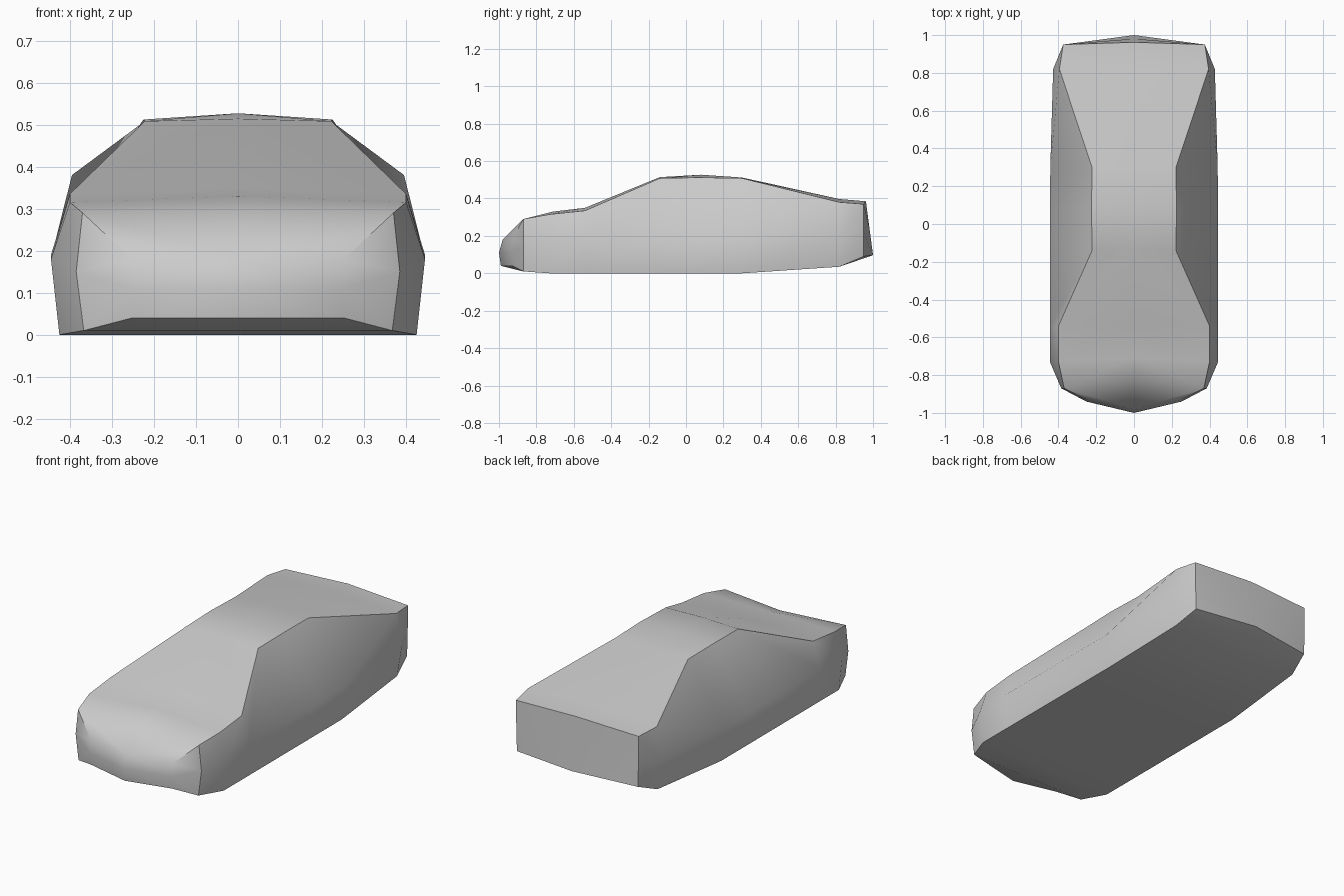
import bpy
import bmesh
from math import radians
from mathutils import Matrix

if "Cube" in bpy.data.objects:
    bpy.data.objects.remove(bpy.data.objects["Cube"], do_unlink=True)

# Single body colour
paint = bpy.data.materials.new("body_grey")
paint.use_nodes = True
grey = (0.6, 0.6, 0.6, 1)
paint.diffuse_color = grey
paint.node_tree.nodes["Principled BSDF"].inputs["Base Color"].default_value = grey

# Stations along the length, with the half widths and heights of each rail
FRONT = -0.87
stations = [FRONT, -0.73, -0.54, -0.14, 0.08, 0.3, 0.82, 0.95]
sill_width = [0.367, 0.425, 0.425, 0.425, 0.425, 0.425, 0.4, 0.37]
sill_height = [0.01, 0, 0, 0, 0, 0, 0.035, 0.09]
belt_width = [0.385, 0.445, 0.445, 0.445, 0.445, 0.443, 0.428, 0.374]
belt_height = [0.15, 0.18, 0.19, 0.19, 0.19, 0.19, 0.2, 0.22]
shoulder_width = [0.37, 0.4, 0.4, 0.222, 0.225, 0.222, 0.395, 0.375]
shoulder_height = [0.29, 0.315, 0.335, 0.508, 0.512, 0.508, 0.38, 0.37]
spine_height = [0.292, 0.33, 0.35, 0.514, 0.527, 0.512, 0.397, 0.385]

bm = bmesh.new()


def make_rail(widths, heights, depths=stations):
    """Create a row of vertices running from front to back."""
    return [bm.verts.new(co) for co in zip(widths, depths, heights)]


def make_strip(first, second):
    """Bridge two equally long rows of vertices with quads."""
    for i in range(len(first) - 1):
        bm.faces.new((first[i], first[i + 1], second[i + 1], second[i]))


centre = [0] * len(stations)
keel = make_rail(centre, sill_height[:-1] + [0.097], stations[:-1] + [1.0])
sill = make_rail(sill_width, sill_height)
belt = make_rail(belt_width, belt_height)
shoulder = make_rail(shoulder_width, shoulder_height)
spine = make_rail(centre, spine_height, [-0.82, -0.71] + stations[2:-1] + [0.962])

# Floor, lower side, upper side and top
rails = [keel, sill, belt, shoulder, spine]
for lower, upper in zip(rails, rails[1:]):
    make_strip(lower, upper)

# Tail panel
tail_middle = bm.verts.new((0, 0.981, 0.24))
tail_centre = [keel[-1], tail_middle, spine[-1]]
make_strip(tail_centre, [sill[-1], belt[-1], shoulder[-1]])

# Nose panel with its chin and the sloping face below the bonnet
nose_heights = [0.04, 0.11, 0.18]
nose_side = make_rail([0.252] * 3, nose_heights, [-0.93, -0.94, -0.93])
nose_centre = make_rail([0] * 3, nose_heights, [-0.99, -1.0, -0.98])
make_strip([sill[0], belt[0], shoulder[0]], nose_side)
make_strip(nose_side, nose_centre)
bm.faces.new((keel[0], sill[0], nose_side[0], nose_centre[0]))
bm.faces.new((nose_centre[-1], nose_side[-1], shoulder[0], spine[0]))

# Mirror the half body and weld the centre line
bmesh.ops.mirror(bm, geom=bm.verts[:] + bm.edges[:] + bm.faces[:],
                 matrix=Matrix.Identity(4), axis='X', merge_dist=0.0001)
bmesh.ops.remove_doubles(bm, verts=bm.verts[:], dist=0.0001)
bmesh.ops.recalc_face_normals(bm, faces=bm.faces[:])

# Smooth panels with crisp creases and crisp front corners
for face in bm.faces:
    face.smooth = True
for edge in bm.edges:
    corner = all(abs(v.co.y - FRONT) < 0.001 and abs(v.co.x) > 0.3
                 for v in edge.verts)
    edge.smooth = not corner and edge.calc_face_angle(0) < radians(45)

mesh = bpy.data.meshes.new("car_body")
bm.to_mesh(mesh)
bm.free()
mesh.materials.append(paint)
body = bpy.data.objects.new("car_body", mesh)
bpy.context.collection.objects.link(body)
